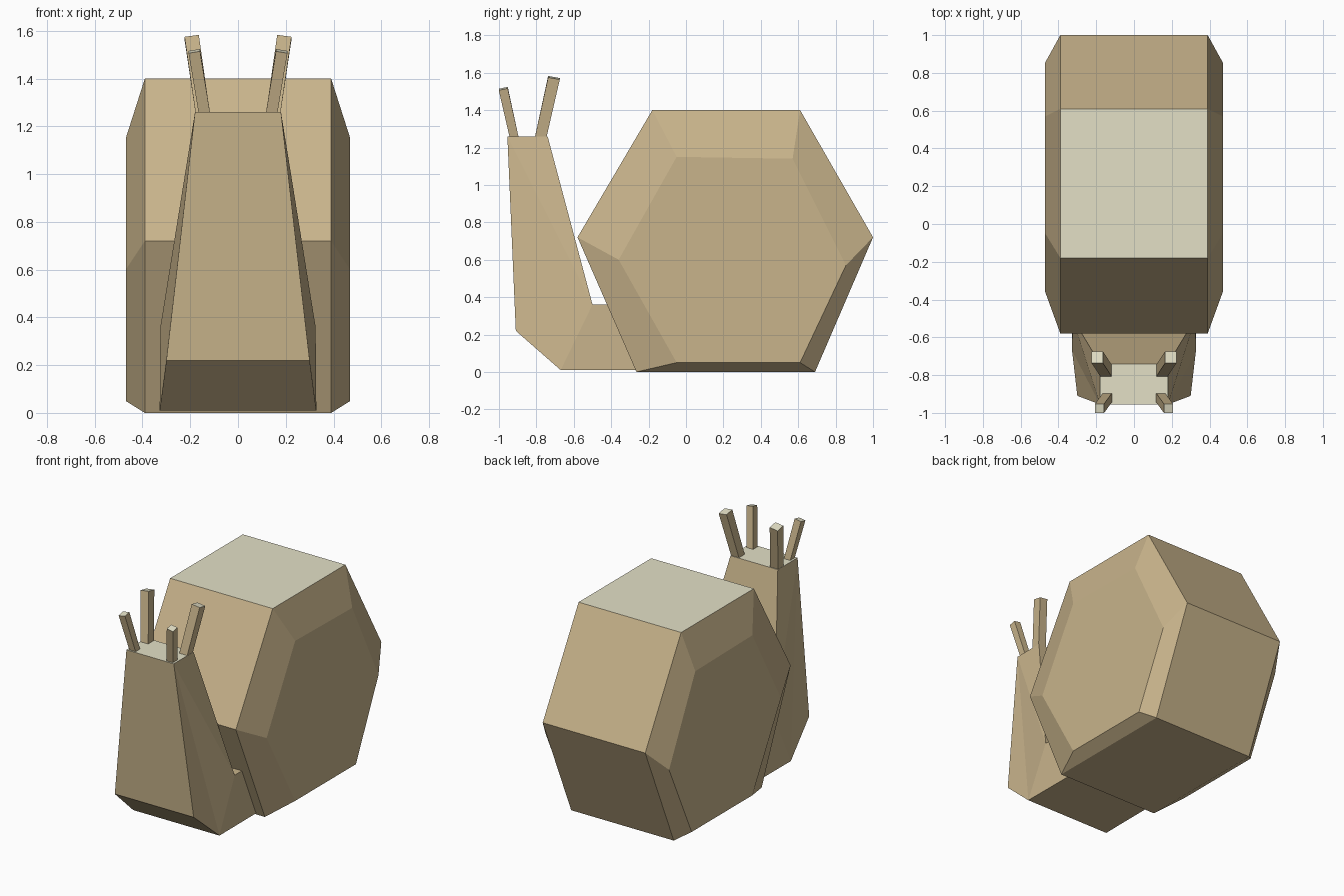
import bpy, bmesh
from mathutils import Vector

if "Cube" in bpy.data.objects:
    bpy.data.objects.remove(bpy.data.objects["Cube"])


def material(name, rgb):
    m = bpy.data.materials.new(name)
    m.diffuse_color = (*rgb, 1)
    m.use_nodes = True
    m.node_tree.nodes["Principled BSDF"].inputs["Base Color"].default_value = m.diffuse_color
    return m


TAN = material("tan", (0.58, 0.455, 0.26))
PALE = material("pale_grey", (0.77, 0.745, 0.565))


def finish(name, bm):
    """Make the object; upward-facing faces high up become pale."""
    bmesh.ops.recalc_face_normals(bm, faces=bm.faces)
    for f in bm.faces:
        f.normal_update()
        if f.normal.z > 0.9 and f.calc_center_median().z > 1.2:
            f.material_index = 1
    me = bpy.data.meshes.new(name)
    bm.to_mesh(me)
    bm.free()
    me.materials.append(TAN)
    me.materials.append(PALE)
    ob = bpy.data.objects.new(name, me)
    bpy.context.collection.objects.link(ob)
    return ob


def bridge(bm, a, b):
    n = len(a)
    for i in range(n):
        j = (i + 1) % n
        bm.faces.new((a[i], a[j], b[j], b[i]))


# Shell: hexagonal drum with bevelled sides
rim = [(-0.18, 1.40), (0.61, 1.40), (1.0, 0.72), (0.69, 0.0), (-0.265, 0.0), (-0.58, 0.72)]
cap = [(-0.05, 1.15), (0.57, 1.14), (0.855, 0.57), (0.61, 0.05), (-0.05, 0.05), (-0.36, 0.60)]
bm = bmesh.new()
rings = [[bm.verts.new((x, y, z)) for y, z in pts]
         for x, pts in ((-0.47, cap), (-0.39, rim), (0.39, rim), (0.47, cap))]
for a, b in zip(rings, rings[1:]):
    bridge(bm, a, b)
bm.faces.new(rings[0])
bm.faces.new(rings[-1])
finish("shell", bm)

# Body: side outline with half-widths, running on into the shell
outline = [(0.18, -0.955, 1.26), (0.18, -0.74, 1.26), (0.325, -0.50, 0.36), (0.325, 0.0, 0.36),
           (0.325, 0.0, 0.01), (0.328, -0.67, 0.01), (0.30, -0.91, 0.22)]
bm = bmesh.new()
sides = [[bm.verts.new((s * x, y, z)) for x, y, z in outline] for s in (-1, 1)]
bridge(bm, *sides)
for v in sides:
    for ids in ((0, 1, 2), (0, 2, 5), (0, 5, 6), (2, 3, 4, 5)):
        bm.faces.new([v[i] for i in ids])
finish("body", bm)


# Feelers: square rods leaning outwards, two pairs
def feeler(name, s, base, tip, w, d, tilt):
    bm = bmesh.new()
    corners = ((-1, -1), (1, -1), (1, 1), (-1, 1))
    loops = []
    for c, tx, ty in ((base, 0, 0), (tip, -0.004, tilt)):
        loops.append([bm.verts.new((s * (c[0] + i * w), c[1] + j * d, c[2] + i * tx + j * ty))
                      for i, j in corners])
    bridge(bm, *loops)
    bm.faces.new(loops[0])
    bm.faces.new(loops[1])
    finish(name, bm)


for s, side in ((-1, "left"), (1, "right")):
    feeler("rear_feeler_" + side, s, (0.147, -0.778, 1.25), (0.194, -0.706, 1.573), 0.03, 0.031, -0.006)
    feeler("front_feeler_" + side, s, (0.14, -0.918, 1.25), (0.183, -0.977, 1.515), 0.024, 0.024, 0.005)
